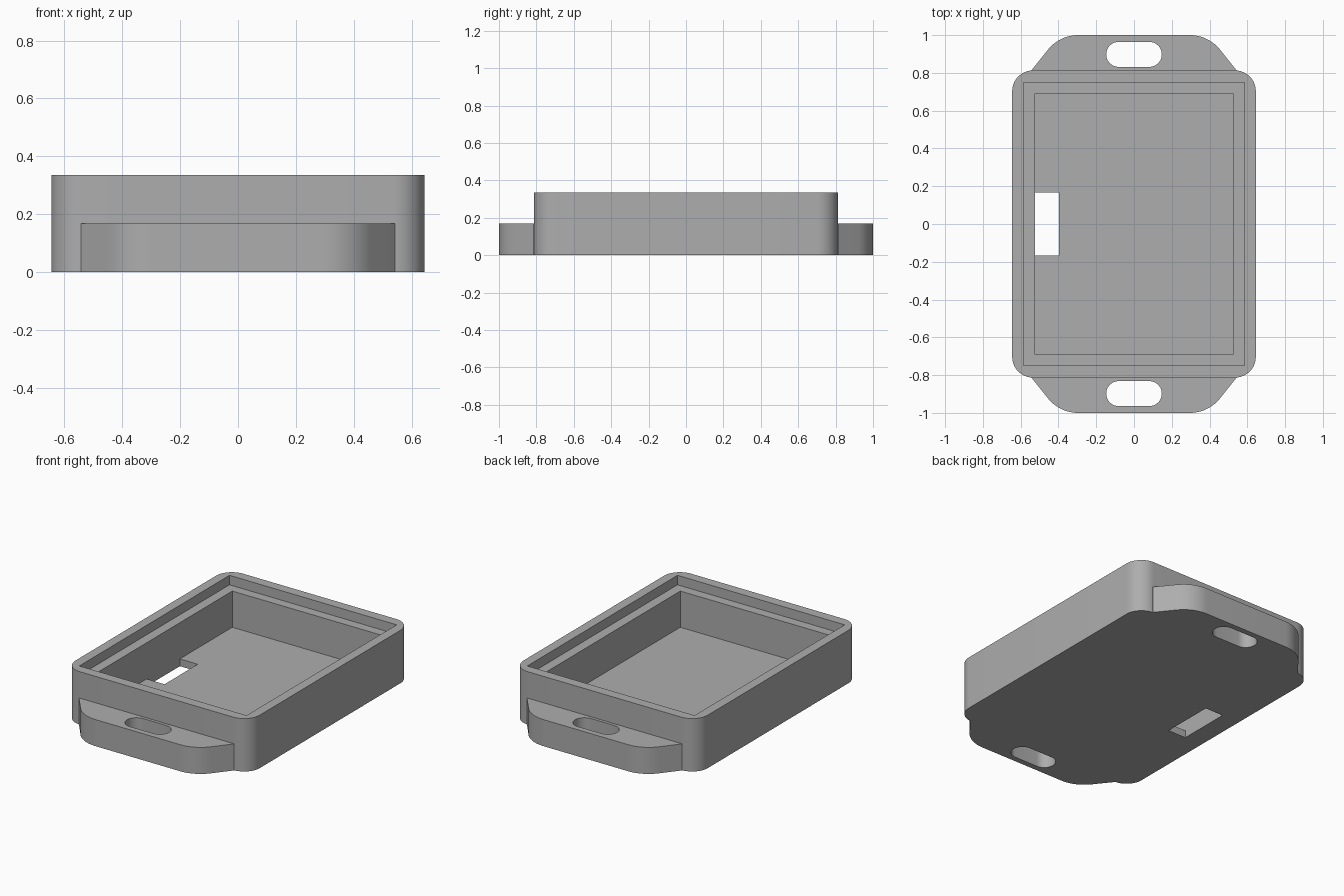
import bpy, bmesh, math

cube = bpy.data.objects.get("Cube")
if cube:
    bpy.data.objects.remove(cube, do_unlink=True)

grey = bpy.data.materials.new("light_grey_plastic")
grey.use_nodes = True
colour = (0.42, 0.42, 0.42, 1)
grey.diffuse_color = colour
grey.node_tree.nodes["Principled BSDF"].inputs["Base Color"].default_value = colour


def rounded(corners, segments=12):
    """Round each (x, y, radius) corner of a counter-clockwise outline."""
    points = []
    for i, (x, y, r) in enumerate(corners):
        if r == 0:
            points.append((x, y))
            continue
        before, after = corners[i - 1], corners[(i + 1) % len(corners)]
        a = math.atan2(y - before[1], x - before[0])
        b = math.atan2(after[1] - y, after[0] - x)
        turn = (b - a) % math.tau
        t = r * math.tan(turn / 2)
        cx = x - t * math.cos(a) - r * math.sin(a)
        cy = y - t * math.sin(a) + r * math.cos(a)
        for k in range(segments + 1):
            angle = a - math.pi / 2 + turn * k / segments
            points.append((cx + r * math.cos(angle), cy + r * math.sin(angle)))
    return points


def rectangle(x0, x1, y0, y1, r=0):
    return rounded([(x0, y0, r), (x1, y0, r), (x1, y1, r), (x0, y1, r)])


def prism(name, outline, z0, z1):
    bm = bmesh.new()
    base = bm.faces.new([bm.verts.new((x, y, z0)) for x, y in outline])
    top = bmesh.ops.extrude_face_region(bm, geom=[base])
    moved = [v for v in top["geom"] if isinstance(v, bmesh.types.BMVert)]
    bmesh.ops.translate(bm, verts=moved, vec=(0, 0, z1 - z0))
    bmesh.ops.recalc_face_normals(bm, faces=bm.faces)
    mesh = bpy.data.meshes.new(name)
    bm.to_mesh(mesh)
    bm.free()
    mesh.materials.append(grey)
    obj = bpy.data.objects.new(name, mesh)
    bpy.context.collection.objects.link(obj)
    return obj


def cut(obj, outline, z0, z1):
    """Cut a prism out of the object and discard the cutter."""
    cutter = prism("cutter", outline, z0, z1)
    cutter.hide_render = True
    mod = obj.modifiers.new("cut", "BOOLEAN")
    mod.object, mod.operation, mod.solver = cutter, "DIFFERENCE", "EXACT"
    bpy.ops.object.select_all(action="DESELECT")
    bpy.context.view_layer.objects.active = obj
    obj.select_set(True)
    bpy.ops.object.modifier_apply(modifier=mod.name)
    bpy.data.objects.remove(cutter, do_unlink=True)


def finish(obj):
    bpy.ops.object.select_all(action="DESELECT")
    bpy.context.view_layer.objects.active = obj
    obj.select_set(True)
    bpy.ops.object.shade_smooth_by_angle(angle=math.radians(30))


HEIGHT, LEDGE, FLOOR, TAB = 0.335, 0.275, 0.046, 0.168

# Open tray with rounded corners, a lid ledge and a slot beside the wall
tray = prism("tray", rectangle(-0.645, 0.645, -0.813, 0.813, 0.11), 0, HEIGHT)
cut(tray, rectangle(-0.585, 0.585, -0.75, 0.75), LEDGE, 0.5)
cut(tray, rectangle(-0.523, 0.523, -0.69, 0.69), FLOOR, 0.4)
cut(tray, rectangle(-0.523, -0.398, -0.166, 0.166), -0.1, 0.1)
finish(tray)

# Strap tabs at both ends, each with a rounded slot
tab_outline = rounded([(-0.542, 0.79, 0), (0.542, 0.79, 0), (0.542, 0.815, 0),
                       (0.394, 1, 0.205), (-0.394, 1, 0.205), (-0.542, 0.815, 0)])
slot_outline = rectangle(-0.147, 0.147, 0.832, 0.964, 0.0655)
for name, side in (("back_tab", 1), ("front_tab", -1)):
    tab = prism(name, [(side * x, side * y) for x, y in tab_outline], 0, TAB)
    cut(tab, [(side * x, side * y) for x, y in slot_outline], -0.1, 0.3)
    finish(tab)
